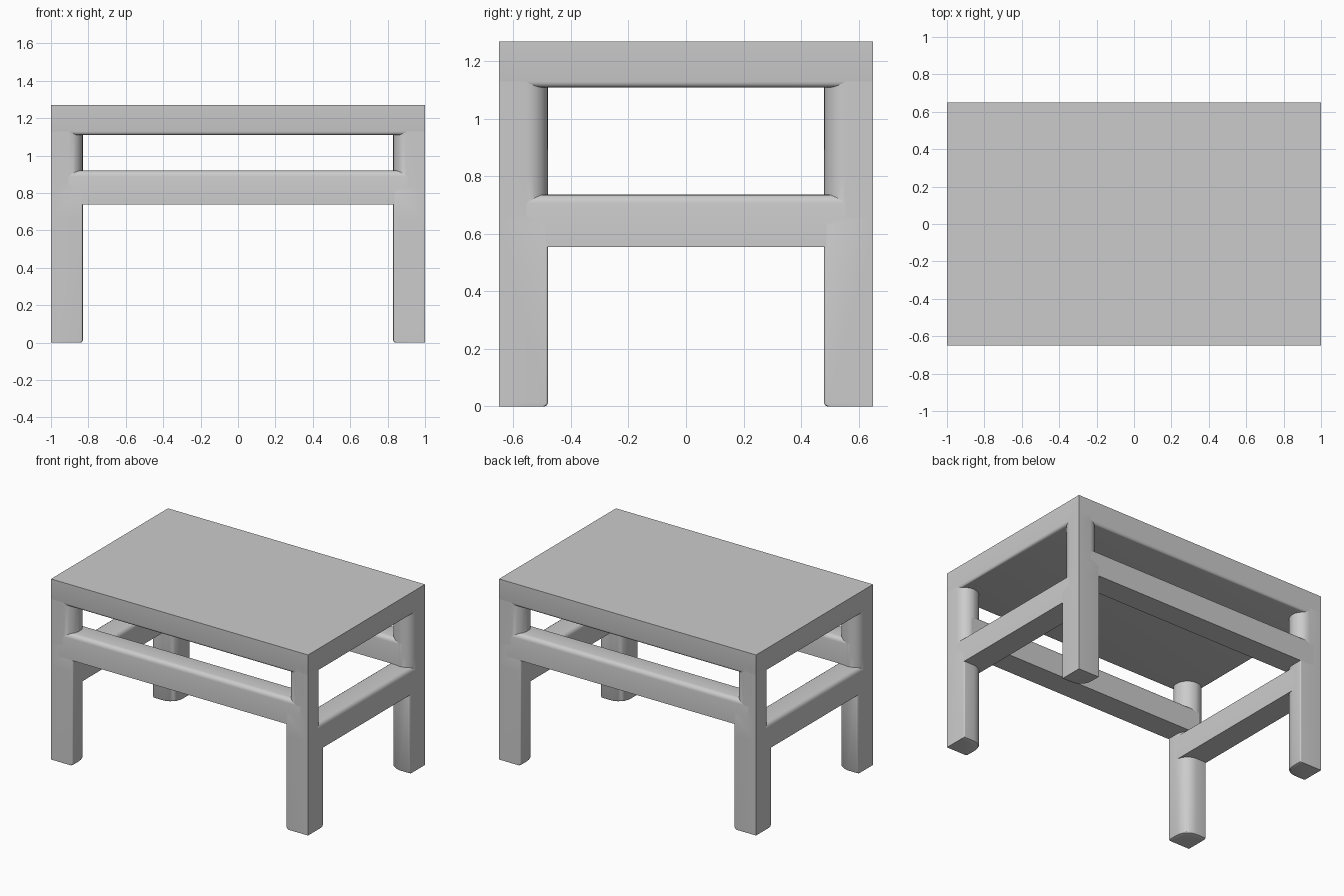
import bpy, bmesh, math

if "Cube" in bpy.data.objects:
    bpy.data.objects.remove(bpy.data.objects["Cube"])

W, D, H = 1.0, 0.65, 1.27     # half width, half depth, height
T = 0.17                      # leg and rail thickness
SEG = 6


def finish(bm, name, angle=35):
    bmesh.ops.recalc_face_normals(bm, faces=bm.faces[:])
    mesh = bpy.data.meshes.new(name)
    bm.to_mesh(mesh)
    bm.free()
    ob = bpy.data.objects.new(name, mesh)
    bpy.context.collection.objects.link(ob)
    bpy.ops.object.select_all(action='DESELECT')
    ob.select_set(True)
    bpy.context.view_layer.objects.active = ob
    bpy.ops.object.shade_smooth_by_angle(angle=math.radians(angle))
    return ob


def box(name, lo, hi, pick, radius):
    """Box with the edges chosen by pick(a, b) rounded."""
    bm = bmesh.new()
    bmesh.ops.create_cube(bm, size=1)
    for v in bm.verts:
        for i in range(3):
            v.co[i] = lo[i] if v.co[i] < 0 else hi[i]
    edges = [e for e in bm.edges if pick(e.verts[0].co, e.verts[1].co)]
    bmesh.ops.bevel(bm, geom=edges, offset=radius, segments=4,
                    profile=0.5, affect='EDGES')
    return finish(bm, name)


def ring(inset, r_front, r_side, r_in=0.09):
    """Leg section: sharp outer corner, three rounded corners."""
    x0, y0 = W - T + inset, D - T + inset
    pts = [(W, D)]
    for cx, cy, r, start in ((x0 + r_front, D - r_front, r_front, 90),
                             (x0 + r_in, y0 + r_in, r_in, 180),
                             (W - r_side, y0 + r_side, r_side, 270)):
        for i in range(SEG + 1):
            a = math.radians(start + 90 * i / SEG)
            pts.append((cx + r * math.cos(a), cy + r * math.sin(a)))
    return pts


def leg(name, sx, sy):
    s, b = 0.008, 0.075
    levels = [(0, 0.012, s, s), (0.004, 0.004, s, s), (0.012, 0, s, s),
              (0.63, 0, s, s), (0.66, 0, s, b),
              (0.81, 0, s, b), (0.84, 0, b, b), (1.15, 0, b, b)]
    bm = bmesh.new()
    rows = [[bm.verts.new((x * sx, y * sy, z)) for x, y in ring(i, rf, rs)]
            for z, i, rf, rs in levels]
    n = len(rows[0])
    for lower, upper in zip(rows, rows[1:]):
        for k in range(n):
            j = (k + 1) % n
            bm.faces.new((lower[k], lower[j], upper[j], upper[k]))
    bm.faces.new(rows[0])
    bm.faces.new(rows[-1])
    finish(bm, name)


# Table top with softened lower rim
box("table_top", (-W, -D, 1.11), (W, D, H),
    lambda a, b: a.z < 1.2 and b.z < 1.2, 0.02)

# Four legs, rounded towards the inside
for sx, side in ((-1, "left"), (1, "right")):
    for sy, end in ((-1, "front"), (1, "back")):
        leg(f"{end}_{side}_leg", sx, sy)

# Long rails at the front and back
for s, name in ((-1, "front_rail"), (1, "back_rail")):
    ys = sorted((s * D, s * (D - T)))
    box(name, (-0.94, ys[0], 0.74), (0.94, ys[1], 0.92),
        lambda a, b: min(a.z, b.z) > 0.9 and abs(a.x - b.x) > 1, 0.03)

# Short rails at the sides, set lower
for s, name in ((-1, "left_rail"), (1, "right_rail")):
    xs = sorted((s * W, s * (W - T)))
    box(name, (xs[0], -0.59, 0.555), (xs[1], 0.59, 0.737),
        lambda a, b: min(a.z, b.z) > 0.7 and abs(a.y - b.y) > 1, 0.03)
